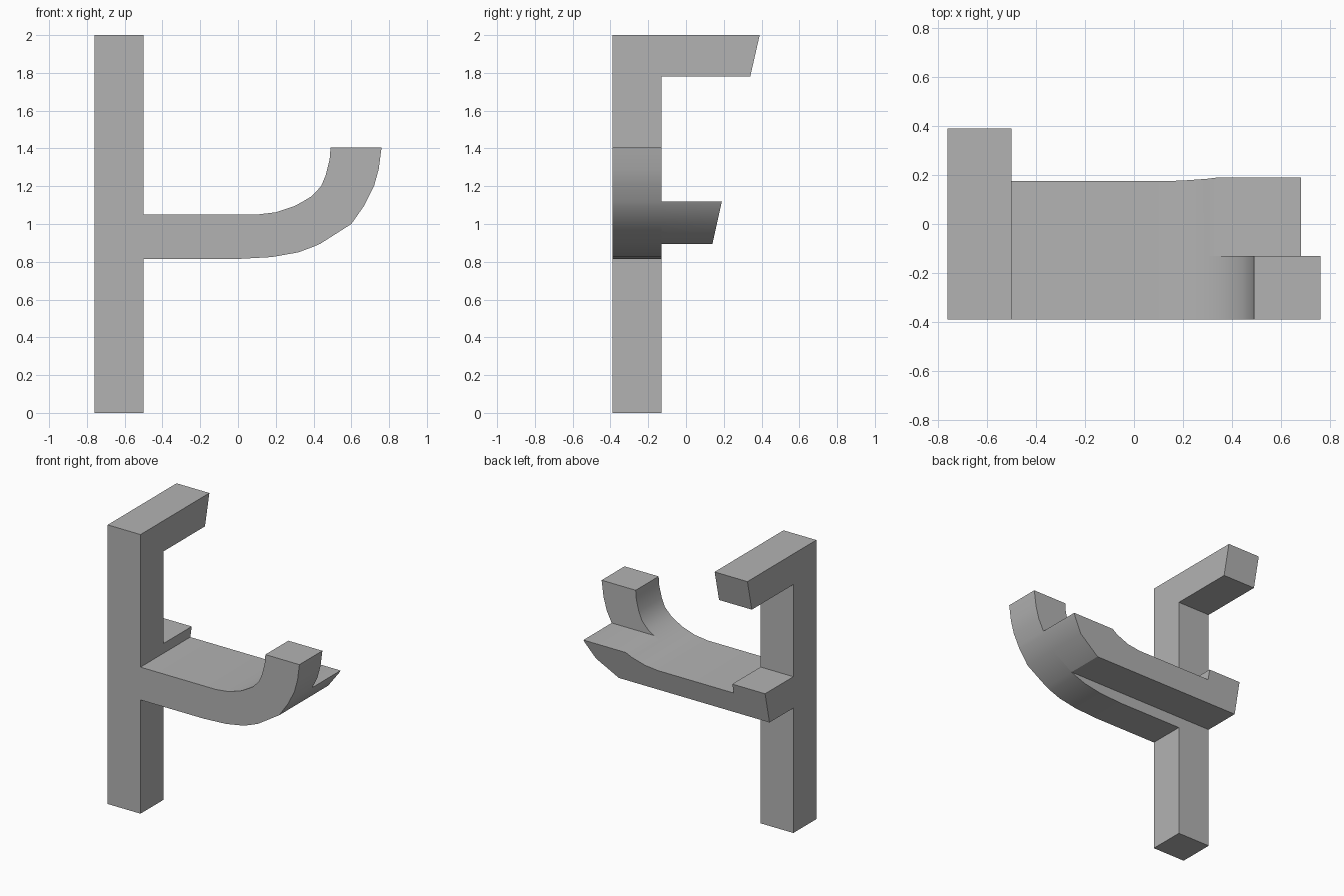
import bpy
import bmesh
import math

cube = bpy.data.objects.get("Cube")
if cube:
    bpy.data.objects.remove(cube, do_unlink=True)

# One plain grey for everything
grey = bpy.data.materials.new("plain_grey")
colour = (0.45, 0.45, 0.45, 1)
grey.use_nodes = True
grey.diffuse_color = colour
grey.node_tree.nodes["Principled BSDF"].inputs["Base Color"].default_value = colour

FRONT, BACK = -0.39, -0.13          # depth of the front frame
LEFT, INNER = -0.76, -0.50          # width of the post
SLANT = 0.05                        # lean of the cut arm ends


def extrude(name, profile, y0, y1, slant=0.0):
    """Extrude an x-z outline from y0 to y1; the far end leans back by slant towards the top."""
    low = min(z for x, z in profile)
    high = max(z for x, z in profile)
    bm = bmesh.new()
    near = [bm.verts.new((x, y0, z)) for x, z in profile]
    far = [bm.verts.new((x, y1 - slant * (high - z) / (high - low), z)) for x, z in profile]
    bm.faces.new(near)
    bm.faces.new(far[::-1])
    for i in range(len(profile)):
        j = (i + 1) % len(profile)
        bm.faces.new((near[i], far[i], far[j], near[j]))
    bmesh.ops.recalc_face_normals(bm, faces=bm.faces)
    mesh = bpy.data.meshes.new(name)
    bm.to_mesh(mesh)
    bm.free()
    mesh.materials.append(grey)
    obj = bpy.data.objects.new(name, mesh)
    bpy.context.collection.objects.link(obj)
    bpy.ops.object.select_all(action="DESELECT")
    obj.select_set(True)
    bpy.context.view_layer.objects.active = obj
    bpy.ops.object.shade_smooth_by_angle(angle=math.radians(30))
    return obj


def rect(x0, x1, z0, z1):
    return [(x0, z0), (x1, z0), (x1, z1), (x0, z1)]


# Upright post and its overhanging top arm
extrude("post", rect(LEFT, INNER, 0, 2), FRONT, BACK)
extrude("top_arm", rect(LEFT, INNER, 1.78, 2), BACK, 0.39, SLANT)

# Curved hook: underside and inside of the bend, split where the shelf meets it
under_start = [(INNER, 0.815), (0, 0.815), (0.18, 0.825), (0.32, 0.85), (0.40, 0.88)]
under_bend = [(0.435, 0.895), (0.60, 1.0), (0.67, 1.1), (0.68, 1.12)]
under_end = [(0.72, 1.2), (0.745, 1.29), (0.76, 1.405)]
inside_end = [(0.49, 1.405), (0.485, 1.34), (0.465, 1.26), (0.44, 1.2), (0.39, 1.147)]
inside_bend = [(0.345, 1.12), (0.30, 1.095), (0.20, 1.062), (0.10, 1.05), (INNER, 1.05)]
extrude("curved_hook", under_start + under_bend + under_end + inside_end + inside_bend,
        FRONT, BACK)

# Rear shelf follows the bend, with a raised lip behind the post
shelf = [(LEFT, 0.895)] + under_bend + inside_bend + [(INNER, 1.12), (LEFT, 1.12)]
extrude("rear_shelf", shelf, BACK, 0.19, SLANT)
